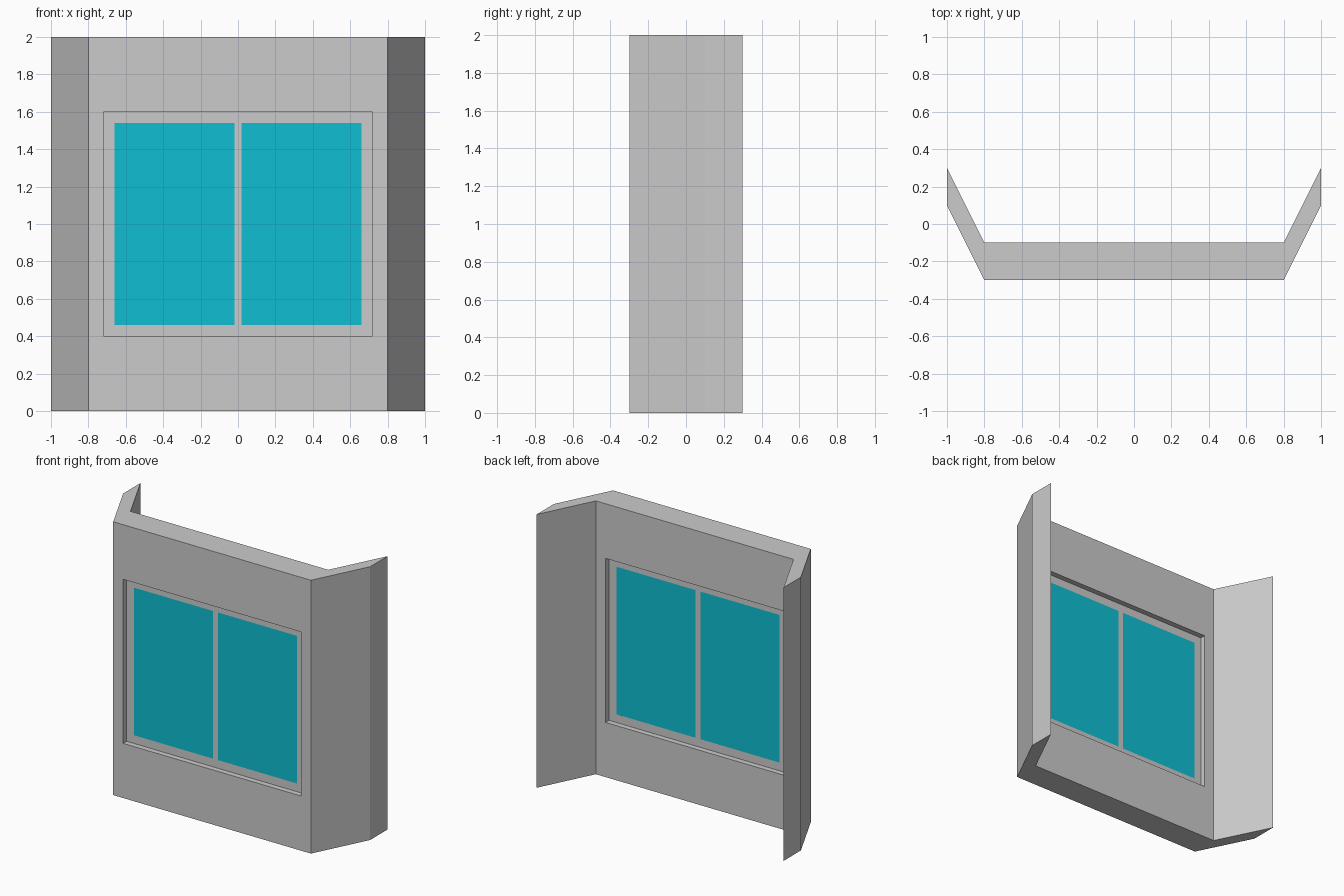
import bpy
import bmesh

if "Cube" in bpy.data.objects:
    bpy.data.objects.remove(bpy.data.objects["Cube"])


def mesh_object(name, bm):
    bmesh.ops.recalc_face_normals(bm, faces=bm.faces)
    mesh = bpy.data.meshes.new(name)
    bm.to_mesh(mesh)
    bm.free()
    obj = bpy.data.objects.new(name, mesh)
    bpy.context.collection.objects.link(obj)
    return obj


def box(name, x, y, z):
    """Box spanning the given (min, max) ranges."""
    bm = bmesh.new()
    bmesh.ops.create_cube(bm, size=1)
    for v in bm.verts:
        v.co = [r[0] + (c + 0.5) * (r[1] - r[0]) for c, r in zip(v.co, (x, y, z))]
    return mesh_object(name, bm)


# Bay wall: plan profile extruded upwards
half = [(0.8, -0.3), (1, 0.1), (1, 0.3), (0.8, -0.1)]
plan = half + [(-x, y) for x, y in reversed(half)]
bm = bmesh.new()
base = bm.faces.new([bm.verts.new((x, y, 0)) for x, y in plan])
top = bmesh.ops.extrude_face_region(bm, geom=[base])["geom"]
bmesh.ops.translate(bm, vec=(0, 0, 2),
                    verts=[g for g in top if isinstance(g, bmesh.types.BMVert)])
wall = mesh_object("bay_wall", bm)

# Window opening through the wall
cutter = box("opening_cutter", (-0.72, 0.72), (-0.5, 0.1), (0.4, 1.6))
cutter.hide_render = True
cutter.display_type = 'WIRE'
cut = wall.modifiers.new("window_opening", 'BOOLEAN')
cut.operation = 'DIFFERENCE'
cut.solver = 'EXACT'
cut.object = cutter

# Window frame, recessed from both wall faces
depth = (-0.26, -0.14)
box("frame_bottom_rail", (-0.72, 0.72), depth, (0.4, 0.46))
box("frame_top_rail", (-0.72, 0.72), depth, (1.54, 1.6))
for name, x0, x1 in (("frame_left_stile", -0.72, -0.66),
                     ("frame_mullion", -0.02, 0.02),
                     ("frame_right_stile", 0.66, 0.72)):
    box(name, (x0, x1), depth, (0.46, 1.54))

# Glass panes, flush with the frame
glass = bpy.data.materials.new("glass")
glass.diffuse_color = (0.005, 0.52, 0.65, 1)
glass.use_nodes = True
glass.node_tree.nodes["Principled BSDF"].inputs["Base Color"].default_value = glass.diffuse_color
for name, x0, x1 in (("left_pane", -0.66, -0.02), ("right_pane", 0.02, 0.66)):
    box(name, (x0, x1), depth, (0.46, 1.54)).data.materials.append(glass)
